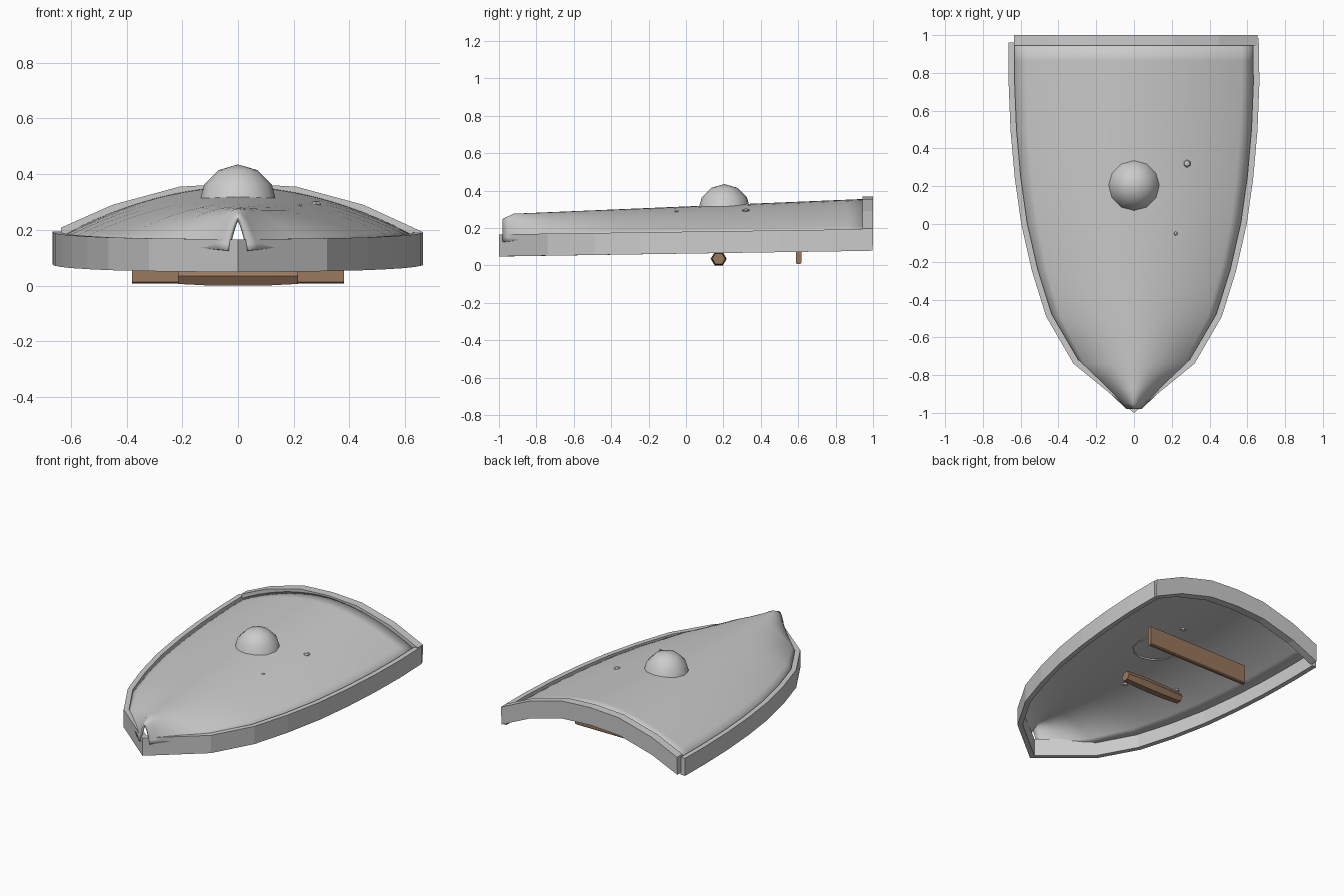
import bpy, math
from mathutils import Vector

if "Cube" in bpy.data.objects:
    bpy.data.objects.remove(bpy.data.objects["Cube"])

# Half outline of the shield: (half width, y), tip to back
OUT = [(0, -1), (.32, -.74), (.465, -.49), (.54, -.25), (.597, 0), (.632, .25),
       (.654, .5), (.664, .75), (.665, .96)]

brown = bpy.data.materials.new("brown_wood")
brown.diffuse_color = (.32, .19, .11, 1)
brown.use_nodes = True
brown.node_tree.nodes["Principled BSDF"].inputs["Base Color"].default_value = brown.diffuse_color


def add(name, verts, faces, smooth=False, mat=None):
    me = bpy.data.meshes.new(name)
    me.from_pydata([tuple(v) for v in verts], [], faces)
    me.update()
    ob = bpy.data.objects.new(name, me)
    bpy.context.collection.objects.link(ob)
    if mat:
        me.materials.append(mat)
    if smooth:
        bpy.ops.object.select_all(action='DESELECT')
        ob.select_set(True)
        bpy.context.view_layer.objects.active = ob
        bpy.ops.object.shade_smooth_by_angle(angle=math.radians(40))
    return ob


def loft(name, loops, smooth=False, mat=None):
    """Skin closed cross-sections and cap both ends."""
    n = len(loops[0])
    verts = [v for l in loops for v in l]
    faces = [(i*n + j, i*n + (j+1) % n, (i+1)*n + (j+1) % n, (i+1)*n + j)
             for i in range(len(loops)-1) for j in range(n)]
    faces += [tuple(range(n))[::-1], tuple(range(len(verts)-n, len(verts)))]
    return add(name, verts, faces, smooth, mat)


def half_width(y):
    for (w0, y0), (w1, y1) in zip(OUT, OUT[1:]):
        if y <= y1:
            return w0 + (w1-w0)*(y-y0)/(y1-y0)
    return OUT[-1][0]


def surface(u, y):
    """Point on the curved board, u from -1 to 1 across."""
    tip = max(0, min(1, (-.72-y)/.26))
    w = half_width(y) - .03 + .045*tip
    mid = .322 + .042*y - .025*max(0, (-.92-y)/.06)
    edge = .172 + .014*y - .025*tip
    return Vector((u*w, y, mid - (mid-edge)*abs(u)**1.9))


def height_at(x, y):
    return surface(x/surface(1, y).x, y).z


# Curved board
ys = [-.98, -.95, -.92, -.87, -.81, -.74] + [-.49 + .123*i for i in range(12)] + [.96]
cols = 20
pts = [surface(-1 + 2*j/cols, y) for y in ys for j in range(cols+1)]
fs = [(i*(cols+1)+j, i*(cols+1)+j+1, (i+1)*(cols+1)+j+1, (i+1)*(cols+1)+j)
      for i in range(len(ys)-1) for j in range(cols)]
board = add("board", pts, fs, True)
sol = board.modifiers.new("thickness", 'SOLIDIFY')
sol.thickness = .015
sol.offset = -1

# Side rim running around the tip
path = [Vector((-w, y)) for w, y in OUT[:0:-1]] + [Vector(p) for p in OUT]
path[-1] = Vector((.66, .985))
loops = []
for i, p in enumerate(path):
    a = (p - path[max(i-1, 0)]).normalized()
    b = (path[min(i+1, len(path)-1)] - p).normalized()
    t = (a+b).normalized()
    n = Vector((-t.y, t.x))
    q = p + n*.032/max(.5, n.dot(Vector((-b.y, b.x))) if b.length else 1)
    top, bot = .187 + .014*p.y, .07 + .015*p.y
    loops.append([(p.x, p.y, bot), (p.x, p.y, top), (q.x, q.y, top), (q.x, q.y, bot)])
loft("side_rim", loops)

# Arched back rim
loops = []
for x, z in [(-.635, .215), (-.45, .297), (-.21, .362), (0, .374),
             (.21, .362), (.45, .297), (.655, .203)]:
    loops.append([(x, y, z-d) for y, d in [(.945, 0), (.945, .117), (.998, .117), (1, 0)]])
loft("back_rim", loops)

# Dome boss, open below
rings = [(.14*math.cos(a), .30 + .14*math.sin(a)) for a in (0, math.pi/6, math.pi/3)]
v = [(r*math.cos(k*math.pi/6), .205 + r*math.sin(k*math.pi/6), z)
     for r, z in rings for k in range(12)] + [(0, .205, .442)]
f = [(i*12+k, i*12+(k+1) % 12, (i+1)*12+(k+1) % 12, (i+1)*12+k)
     for i in range(2) for k in range(12)]
f += [(24+k, 24+(k+1) % 12, 36) for k in range(12)]
add("boss", v, f, True)

# Small rivets above and below the board
for x, y, r, dz in [(.28, .32, .021, 0), (.22, -.05, .011, 0),
                    (0, .47, .02, -.015), (-.12, -.23, .02, -.015), (-.36, -.02, .02, -.015)]:
    bpy.ops.mesh.primitive_uv_sphere_add(segments=6, ring_count=4, radius=r,
                                         location=(x, y, height_at(x, y) + dz))
    bpy.context.object.name = "rivet"
    bpy.context.object.scale.z = .6

# Hexagonal hand grip
loft("hand_grip", [[(x, .175 + r*math.cos(k*math.pi/3), .042 + r*.95*math.sin(k*math.pi/3))
                    for k in range(6)]
                   for x, r in [(-.215, .035), (-.12, .041), (0, .043), (.12, .041), (.215, .035)]],
     mat=brown)

# Forearm strap
loft("arm_strap", [[(x, .587, .02), (x, .595, .014), (x, .61, .014), (x, .617, .02),
                    (x, .617, .14), (x, .587, .14)] for x in (-.38, .38)], mat=brown)

# Ground the model on z = 0
bpy.context.view_layer.update()
low = min((o.matrix_world @ Vector(c)).z for o in bpy.data.objects for c in o.bound_box)
for o in bpy.data.objects:
    o.location.z -= low
